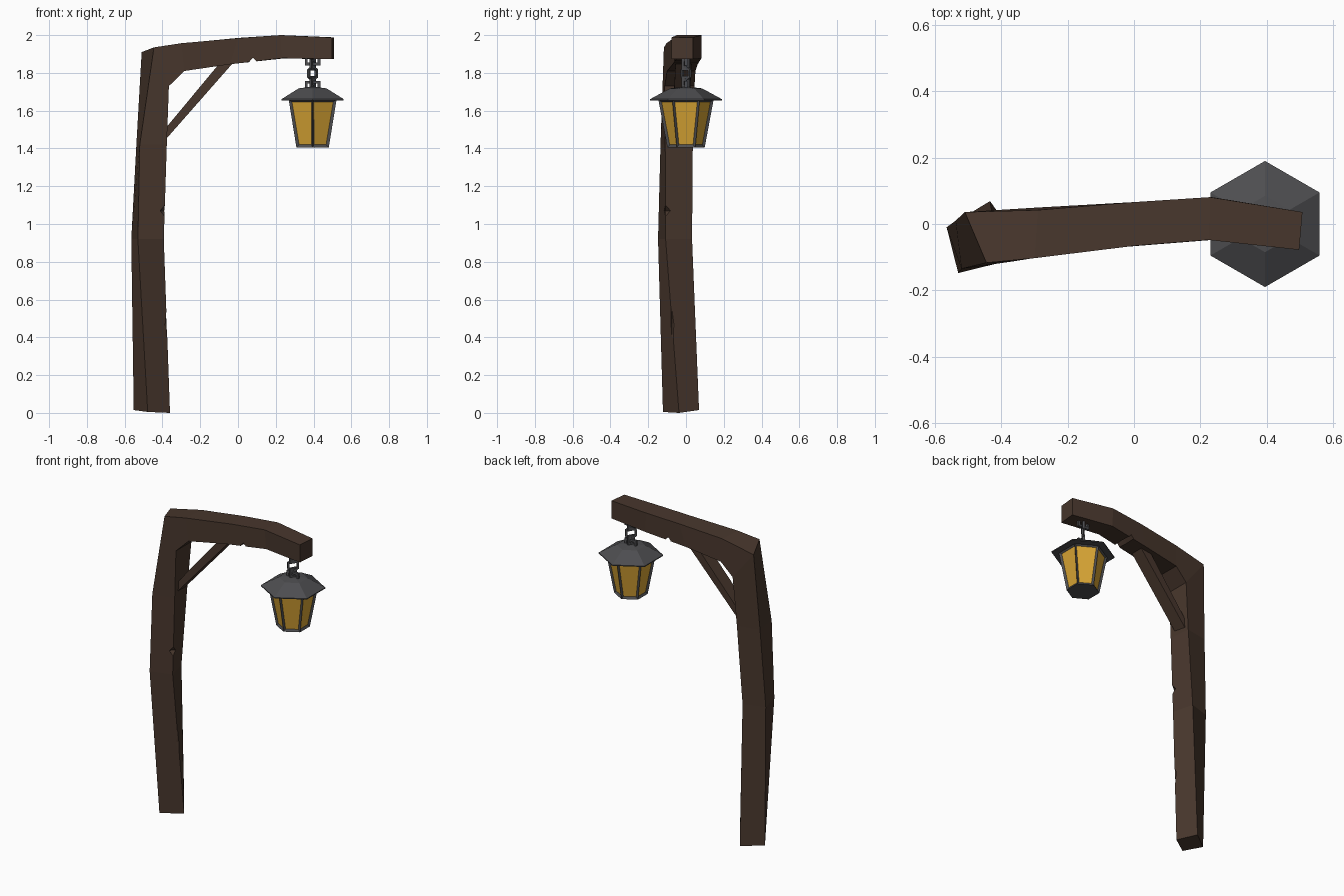
import bpy, bmesh
from math import pi, sin, cos
from mathutils import Vector, Matrix

if "Cube" in bpy.data.objects:
    bpy.data.objects.remove(bpy.data.objects["Cube"])


def material(name, rgb):
    m = bpy.data.materials.new(name)
    m.diffuse_color = (*rgb, 1)
    m.use_nodes = True
    m.node_tree.nodes["Principled BSDF"].inputs["Base Color"].default_value = m.diffuse_color
    return m


WOOD = material("dark_wood", (0.065, 0.038, 0.026))
METAL = material("dark_metal", (0.075, 0.075, 0.08))
GLASS = material("amber_glass", (0.7, 0.38, 0.035))


def finish(name, bm, *mats):
    bmesh.ops.recalc_face_normals(bm, faces=bm.faces)
    me = bpy.data.meshes.new(name)
    bm.to_mesh(me)
    bm.free()
    ob = bpy.data.objects.new(name, me)
    bpy.context.collection.objects.link(ob)
    for m in mats:
        me.materials.append(m)
    return ob


def loft(rings, closed=False):
    """Skin a list of equal-length rings, capped unless closed into a loop."""
    bm = bmesh.new()
    vs = [[bm.verts.new(p) for p in r] for r in rings]
    n = len(vs[0])
    for a, b in zip(vs, vs[1:] + ([vs[0]] if closed else [])):
        for i in range(n):
            j = (i + 1) % n
            bm.faces.new((a[i], a[j], b[j], b[i]))
    if not closed:
        bm.faces.new(vs[0])
        bm.faces.new(vs[-1])
    return bm


def hexagon(r, z, cx=0.395, cy=0.0):
    return [(cx + r * sin(k * pi / 3), cy + r * cos(k * pi / 3), z) for k in range(6)]


# Twisted post bending into the arm: corners are outer-front, inner-front, inner-back, outer-back
beam = finish("post_and_arm", loft([
    [(-.478, -.122, .005), (-.36, -.037, 0), (-.434, .069, .015), (-.552, -.02, .015)],
    [(-.53, -.148, .92), (-.393, -.108, .92), (-.428, .032, .92), (-.565, -.01, .92)],
    [(-.52, -.135, 1.42), (-.377, -.11, 1.42), (-.39, .036, 1.42), (-.538, .01, 1.42)],
    [(-.445, -.117, 1.935), (-.366, -.113, 1.73), (-.366, .045, 1.73), (-.51, .036, 1.91)],
    [(-.30, -.103, 1.957), (-.285, -.10, 1.81), (-.285, .05, 1.81), (-.29, .042, 1.957)],
    [(0, -.066, 1.984), (-.04, -.07, 1.846), (-.04, .062, 1.846), (0, .066, 1.985)],
    [(.225, -.048, 2.0), (.235, -.048, 1.878), (.235, .081, 1.876), (.23, .081, 2.0)],
    [(.498, -.078, 1.987), (.498, -.078, 1.873), (.508, .036, 1.873), (.508, .036, 1.988)],
]), WOOD)

# Chips cut out of the wood
for name, loc, size in (("post_nick", (-.388, -.109, 1.07), (.03, .03, .03)),
                        ("post_long_chip", (-.372, -.075, .47), (.018, .018, .17)),
                        ("arm_notch", (.08, .005, 1.86), (.022, .5, .024))):
    bm = bmesh.new()
    bmesh.ops.create_uvsphere(bm, u_segments=4, v_segments=2, radius=1,
                              matrix=Matrix.LocRotScale(Vector(loc), None, Vector(size)))
    cutter = finish(name + "_cutter", bm, WOOD)
    cutter.hide_render = True
    cutter.hide_viewport = True
    mod = beam.modifiers.new(name, 'BOOLEAN')
    mod.operation = 'DIFFERENCE'
    mod.solver = 'EXACT'
    mod.object = cutter

# Diagonal brace, ends buried in the post and arm
finish("brace", loft([
    [(-.385, y, 1.505) for y in (-.075, .01)] + [(-.385, y, 1.445) for y in (.01, -.075)],
    [(-.09, y, 1.86) for y in (-.055, .03)] + [(-.02, y, 1.86) for y in (.03, -.055)],
]), WOOD)


# Chain links: closed loops of square bar
def link(name, z, w, h, sides, turn, bar=0.007):
    rings = []
    for k in range(sides):
        a = 2 * pi * k / sides + (pi / 4 if sides == 4 else pi / 2)
        f = 2 ** .5 if sides == 4 else 1
        ring = []
        for s, t in ((-bar, -bar), (bar, -bar), (bar, bar), (-bar, bar)):
            u, v = (w + s) * f * cos(a), (h + s) * f * sin(a)
            ring.append((.395 + u * cos(turn) - t * sin(turn),
                         u * sin(turn) + t * cos(turn), z + v))
        rings.append(ring)
    finish(name, loft(rings, closed=True), METAL)


link("top_link", 1.865, .034, .018, 4, 0)
link("upper_link", 1.843, .016, .024, 4, pi / 3)
link("middle_link", 1.797, .032, .036, 6, pi / 4)
link("lower_link", 1.752, .016, .024, 4, pi / 3)
link("bottom_link", 1.733, .034, .018, 4, 0)

# Lantern roof
finish("lantern_roof", loft([hexagon(.19, 1.655), hexagon(.19, 1.661),
                             hexagon(.085, 1.718), hexagon(.03, 1.724)]), METAL)

# Lantern body: tapered hexagon with sunken amber panes
bm = loft([hexagon(.099, 1.405), hexagon(.146, 1.657)])
bmesh.ops.recalc_face_normals(bm, faces=bm.faces)
panes = [f for f in bm.faces if len(f.verts) == 4]
bmesh.ops.inset_individual(bm, faces=panes, thickness=.018, depth=-.01)
for f in panes:
    f.material_index = 1
finish("lantern_body", bm, METAL, GLASS)
